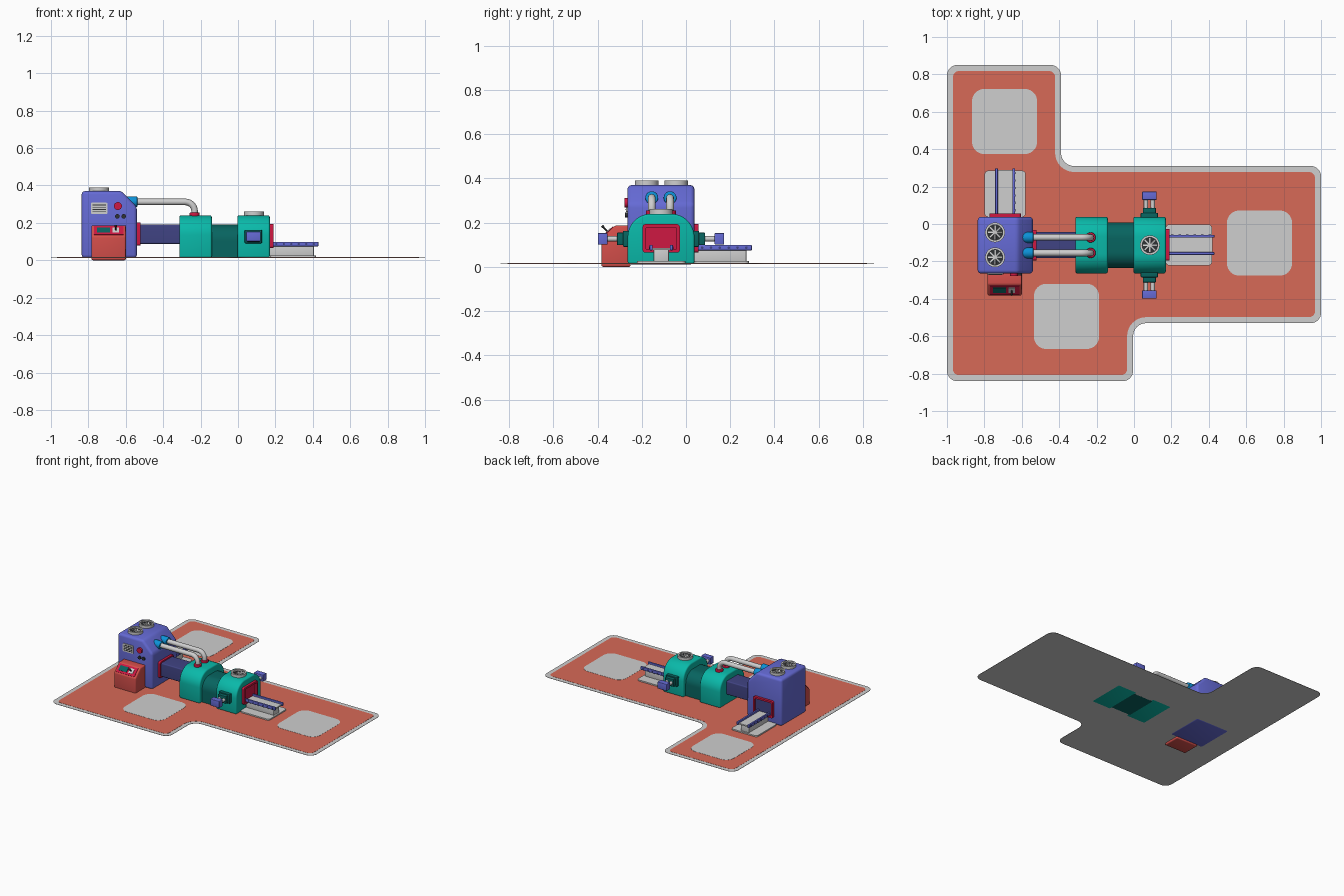
import bpy, bmesh, math
from mathutils import Vector, Matrix

if "Cube" in bpy.data.objects:
    bpy.data.objects.remove(bpy.data.objects["Cube"])


def mat(name, r, g, b):
    m = bpy.data.materials.new(name)
    m.diffuse_color = (*[(c / 255) ** 2.2 for c in (r, g, b)], 1)
    m.use_nodes = True
    m.node_tree.nodes["Principled BSDF"].inputs["Base Color"].default_value = m.diffuse_color
    return m


SALMON = mat("floor salmon", 214, 105, 88)
GREY = mat("light grey", 205, 205, 205)
BLUE = mat("violet blue", 101, 106, 212)
TEAL = mat("teal", 18, 184, 168)
DTEAL = mat("dark teal", 16, 100, 96)
NAVY = mat("navy", 66, 69, 130)
CRIMSON = mat("crimson", 205, 30, 68)
CYAN = mat("cyan blue", 20, 145, 215)
DARK = mat("charcoal", 50, 52, 55)
RED = mat("warm red", 212, 80, 76)
I = Matrix.Identity(4)


def finish(name, bm, m, bevel=0.0, xf=I):
    bmesh.ops.recalc_face_normals(bm, faces=bm.faces)
    if bevel:
        es = [e for e in bm.edges if e.calc_face_angle(0) > 0.5]
        bmesh.ops.bevel(bm, geom=es, offset=bevel, segments=3, profile=0.5, affect='EDGES')
    me = bpy.data.meshes.new(name)
    bm.to_mesh(me)
    bm.free()
    me.materials.append(m)
    ob = bpy.data.objects.new(name, me)
    bpy.context.collection.objects.link(ob)
    ob.matrix_world = xf
    bpy.ops.object.select_all(action='DESELECT')
    ob.select_set(True)
    bpy.context.view_layer.objects.active = ob
    bpy.ops.object.shade_smooth_by_angle(angle=math.radians(35))
    return ob


def to3(axis, p, h):
    return {'x': (h, p[0], p[1]), 'y': (p[0], h, p[1]), 'z': (p[0], p[1], h)}[axis]


def prism(name, pts, axis, lo, hi, m, bevel=0.0, xf=I):
    bm = bmesh.new()
    a, b = [[bm.verts.new(to3(axis, p, h)) for p in pts] for h in (lo, hi)]
    n = len(pts)
    bm.faces.new(a)
    bm.faces.new(b)
    for i in range(n):
        j = (i + 1) % n
        bm.faces.new((a[i], a[j], b[j], b[i]))
    return finish(name, bm, m, bevel, xf)


def ring(name, outer, inner, axis, lo, hi, m, xf=I):
    bm = bmesh.new()
    loops = [[bm.verts.new(to3(axis, p, h)) for p in pts]
             for pts, h in ((outer, lo), (outer, hi), (inner, hi), (inner, lo))]
    n = len(outer)
    for k in range(4):
        a, b = loops[k], loops[(k + 1) % 4]
        for i in range(n):
            j = (i + 1) % n
            bm.faces.new((a[i], a[j], b[j], b[i]))
    return finish(name, bm, m, 0, xf)


def box(name, x0, x1, y0, y1, z0, z1, m, bevel=0.0, xf=I):
    return prism(name, [(x0, y0), (x1, y0), (x1, y1), (x0, y1)], 'z', z0, z1, m, bevel, xf)


def fillet(corners, radii, seg=8):
    """Round the right-angled corners of a polygon."""
    out, n = [], len(corners)
    for i in range(n):
        p, r = Vector(corners[i]), radii[i]
        u = (Vector(corners[i - 1]) - p).normalized()
        v = (Vector(corners[(i + 1) % n]) - p).normalized()
        if r == 0:
            out.append(p)
            continue
        for k in range(seg + 1):
            t = math.pi / 2 * k / seg
            out.append(p + (u + v) * r - v * r * math.cos(t) - u * r * math.sin(t))
    return out


def rrect(cx, cy, w, h, r):
    return fillet([(cx - w, cy - h), (cx + w, cy - h), (cx + w, cy + h), (cx - w, cy + h)], [r] * 4)


def circle(cx, cy, r, n=32):
    return [(cx + r * math.cos(2 * math.pi * i / n), cy + r * math.sin(2 * math.pi * i / n)) for i in range(n)]


# floor slab, painted area and three rounded pads
def floor(d):
    pts = [(-1 + d, -.84 + d), (-.005 - d, -.84 + d), (-.005 - d, -.53 + d), (1 - d, -.53 + d),
           (1 - d, .31 - d), (-.39 - d, .31 - d), (-.39 - d, .85 - d), (-1 + d, .85 - d)]
    c, k = .055 - d * .7, .07 + d
    return fillet(pts, [c, c, k, c, c, k, c, c])


prism("floor_slab", floor(0), 'z', .0135, .0155, GREY)
prism("floor_paint", floor(.032), 'z', .0150, .0165, SALMON)
for i, (x, y) in enumerate([(-.692, .548), (-.361, -.494), (.671, -.102)]):
    prism(f"floor_pad_{i}", rrect(x, y, .174, .174, .065), 'z', .0160, .0175, GREY)

CY = -.113  # centre line of the machine

# tower with chamfered shoulder
prism("tower", [(-.836, .0115), (-.54, .0115), (-.54, .285), (-.622, .37), (-.836, .37)],
      'y', -.265, .038, BLUE, .018)


# roof fans
def fan(name, x, y, z):
    ring(name + "_rim", circle(x, y, .053), circle(x, y, .041), 'z', z, z + .021, GREY)
    prism(name + "_well", circle(x, y, .043), 'z', z, z + .010, DARK)
    prism(name + "_hub", circle(x, y, .010, 16), 'z', z + .008, z + .018, GREY)
    for k in range(8):
        xf = Matrix.Translation((x, y, z + .013)) @ Matrix.Rotation(k * math.pi / 4, 4, 'Z') @ Matrix.Rotation(.3, 4, 'X')
        box(f"{name}_blade_{k}", .006, .038, -.004, .004, -.001, .001, GREY, 0, xf)


fan("tower_fan_a", -.743, -.045, .369)
fan("tower_fan_b", -.743, -.178, .369)
fan("chamber_fan", .085, CY, .240)

# tower front vent and buttons
prism("vent_frame", rrect(-.742, .278, .044, .030, .006), 'y', -.271, -.26, GREY)
for k in range(4):
    z = .260 + k * .012
    box(f"vent_slot_{k}", -.777, -.707, -.273, -.265, z - .002, z + .002, DARK)
prism("big_button", circle(-.642, .290, .021), 'y', -.278, -.26, CRIMSON)
for k, x in enumerate((-.645, -.611)):
    prism(f"small_button_{k}", circle(x, .235, .012, 20), 'y', -.275, -.26, DARK)

# control console with sloped desk
prism("console", [(-.25, 0), (-.382, 0), (-.382, .128), (-.322, .187), (-.25, .187)],
      'x', -.783, -.60, RED, .008)
desk = Matrix.Translation((-.6915, -.352, .1575)) @ Matrix.Rotation(math.atan2(.059, .06), 4, 'X')
box("desk_plate", -.078, .078, -.033, .033, -.004, .004, CRIMSON, 0, desk)
box("desk_screen", -.062, .006, -.018, .020, 0, .007, DTEAL, 0, desk)
box("desk_pad", .020, .056, -.018, .020, 0, .007, GREY, 0, desk)
prism("joystick", circle(.038, 0, .004, 10), 'z', 0, .035, DARK, 0, desk)
prism("joystick_knob", circle(.038, 0, .007, 12), 'z', .030, .040, DARK, .002, desk)

# navy tunnel with red flange
prism("tunnel", rrect(CY, .14, .070, .052, .008), 'x', -.56, -.29, NAVY)
prism("tunnel_flange", rrect(CY, .14, .082, .062, .012), 'x', -.56, -.522, CRIMSON)


# arched teal chamber
def arch(w, top, r, z0=.0132):
    return fillet([(CY - w, z0), (CY + w, z0), (CY + w, top), (CY - w, top)], [0, 0, r, r], 12)


prism("chamber_left", arch(.151, .240, .105), 'x', -.314, -.140, TEAL, .010)
prism("chamber_right", arch(.151, .240, .105), 'x', -.004, .170, TEAL, .010)
prism("chamber_core", arch(.122, .190, .085), 'x', -.16, .02, DTEAL)

# twin pipes from tower to chamber
for k, y in enumerate((-.072, -.155)):
    cu = bpy.data.curves.new(f"pipe_{k}", 'CURVE')
    cu.dimensions, cu.bevel_depth, cu.bevel_resolution = '3D', .0175, 4
    path = [(-.60, .312)] + [(-.282 + .050 * math.sin(t * math.pi / 16), .262 + .050 * math.cos(t * math.pi / 16))
                             for t in range(9)] + [(-.232, .23)]
    sp = cu.splines.new('POLY')
    sp.points.add(len(path) - 1)
    for p, (x, z) in zip(sp.points, path):
        p.co = (x, y, z, 1)
    cu.materials.append(GREY)
    ob = bpy.data.objects.new(f"pipe_{k}", cu)
    bpy.context.collection.objects.link(ob)
    bpy.ops.object.select_all(action='DESELECT')
    ob.select_set(True)
    bpy.context.view_layer.objects.active = ob
    bpy.ops.object.convert(target='MESH')
    bpy.ops.object.shade_smooth_by_angle(angle=math.radians(40))
    prism(f"pipe_socket_{k}", circle(y, .313, .029), 'x', -.625, -.538, CYAN, .005)
    prism(f"pipe_collar_{k}", circle(-.232, y, .027), 'z', .225, .256, CRIMSON, .005)

# side arms on both sides of the right chamber
for side, s in (("front", -1), ("back", 1)):
    def arm(name, x, d0, d1, w, h, m, bevel):
        lo, hi = sorted((CY + s * d0, CY + s * d1))
        box(f"{side}_{name}", x - w, x + w, lo, hi, .127 - h, .127 + h, m, bevel)
    arm("arm_mount", .082, .13, .172, .046, .036, DTEAL, .004)
    arm("arm_collar", .082, .165, .199, .035, .028, DTEAL, .003)
    arm("arm_box", .082, .242, .286, .039, .026, BLUE, .004)
    for k, x in enumerate((.064, .100)):
        lo, hi = sorted((CY + s * .18, CY + s * .25))
        prism(f"{side}_arm_rod_{k}", circle(x, .127, .012, 16), 'y', lo, hi, GREY)


# doorway and conveyor, built along local +x
def conveyor(name, x, y, rot, door):
    xf = Matrix.Translation((x, y, 0)) @ Matrix.Rotation(rot, 4, 'Z')
    ring(name + "_door_frame", rrect(0, .129, .084, .064, .012), rrect(0, .129, .070, .050, .008),
         'x', -.005, .019, CRIMSON, xf)
    prism(name + "_door", rrect(0, .129, .071, .051, .008), 'x', -.004, .004, door, 0, xf)
    base = fillet([(.0, -.110), (.247, -.110), (.247, .110), (0, .110)], [.02] * 4)
    prism(name + "_base", base, 'z', .0155, .026, GREY, 0, xf)
    box(name + "_pedestal", 0, .235, -.034, .034, .02, .080, GREY, .004, xf)
    box(name + "_belt", 0, .250, -.042, .042, .076, .086, GREY, 0, xf)
    for s in (-1, 1):
        box(f"{name}_rail_{s}", 0, .260, s * .046 - .007, s * .046 + .007, .075, .099, BLUE, .003, xf)
        for k in range(6):
            lo, hi = sorted((s * .05, s * .055))
            prism(f"{name}_roller_{s}_{k}", circle(.035 + k * .040, .087, .006, 12), 'y', lo, hi, NAVY, 0, xf)


conveyor("outlet", .170, CY + .001, 0, CRIMSON)
conveyor("inlet", -.689, .038, math.pi / 2, NAVY)
